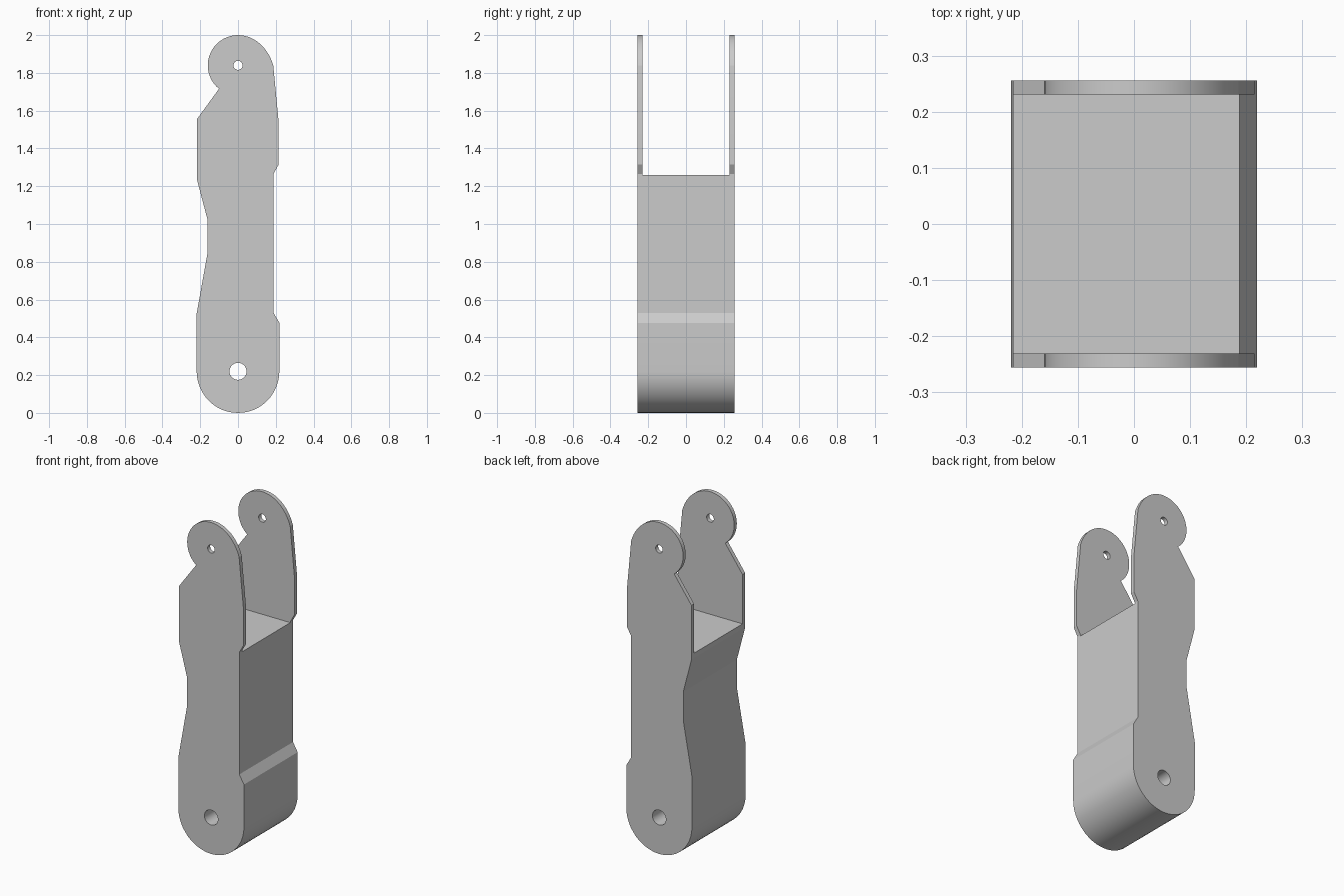
import bpy
import bmesh
from math import cos, sin, radians

cube = bpy.data.objects.get("Cube")
if cube:
    bpy.data.objects.remove(cube, do_unlink=True)

HALF_DEPTH = 0.256      # outer half width of the arm
INNER = 0.231           # inside face of the fork plates
SLOT_Z = 1.26           # floor of the fork slot

grey = bpy.data.materials.new("light_grey")
grey.use_nodes = True
grey.diffuse_color = (0.6, 0.6, 0.6, 1)
grey.node_tree.nodes["Principled BSDF"].inputs["Base Color"].default_value = (0.6, 0.6, 0.6, 1)


def arc(cx, cz, rx, rz, start, end, steps):
    """Points on an elliptical arc in the x-z plane."""
    angles = [radians(start + (end - start) * i / steps) for i in range(steps + 1)]
    return [(cx + rx * cos(a), cz + rz * sin(a)) for a in angles]


def extrude_profile(name, points, half_depth):
    """Solid made from an x-z outline, centred on y = 0."""
    bm = bmesh.new()
    face = bm.faces.new([bm.verts.new((x, -half_depth, z)) for x, z in points])
    result = bmesh.ops.extrude_face_region(bm, geom=[face])
    moved = [v for v in result["geom"] if isinstance(v, bmesh.types.BMVert)]
    bmesh.ops.translate(bm, verts=moved, vec=(0, 2 * half_depth, 0))
    bmesh.ops.recalc_face_normals(bm, faces=bm.faces)
    mesh = bpy.data.meshes.new(name)
    bm.to_mesh(mesh)
    bm.free()
    obj = bpy.data.objects.new(name, mesh)
    bpy.context.collection.objects.link(obj)
    mesh.materials.append(grey)
    return obj


def cut(target, cutter):
    """Subtract the cutter and discard it."""
    mod = target.modifiers.new("cut", "BOOLEAN")
    mod.operation = "DIFFERENCE"
    mod.solver = "EXACT"
    mod.object = cutter
    bpy.context.view_layer.objects.active = target
    bpy.ops.object.modifier_apply(modifier=mod.name)
    bpy.data.objects.remove(cutter, do_unlink=True)


# Side outline: round foot, front edge, round head, waisted back edge
outline = arc(0, 0.22, 0.219, 0.22, 180, 360, 24)
outline += [(0.219, 0.477), (0.188, 0.53), (0.188, 1.266), (0.215, 1.314), (0.215, 1.542)]
outline += arc(0, 1.76, 0.198, 0.24, 19.5, 90, 12)
outline += arc(0, 1.84, 0.16, 0.16, 97, 231, 18)
outline += [(-0.216, 1.557), (-0.216, 1.23), (-0.161, 1.022), (-0.161, 0.848), (-0.219, 0.525)]
arm = extrude_profile("fork_arm", outline, HALF_DEPTH)

# Slot between the two upper plates
slot = [(-0.5, SLOT_Z), (0.5, SLOT_Z), (0.5, 2.2), (-0.5, 2.2)]
cut(arm, extrude_profile("slot_cutter", slot, INNER))

# Pivot holes through the foot and the head
for z, radius in ((0.22, 0.045), (1.84, 0.024)):
    hole = arc(0, z, radius, radius, 0, 360, 32)[:-1]
    cut(arm, extrude_profile("hole_cutter", hole, 0.5))

# Smooth the rounded edges, keep the bends crisp
bpy.ops.object.select_all(action="DESELECT")
arm.select_set(True)
bpy.context.view_layer.objects.active = arm
bpy.ops.object.shade_smooth_by_angle(angle=radians(13))
